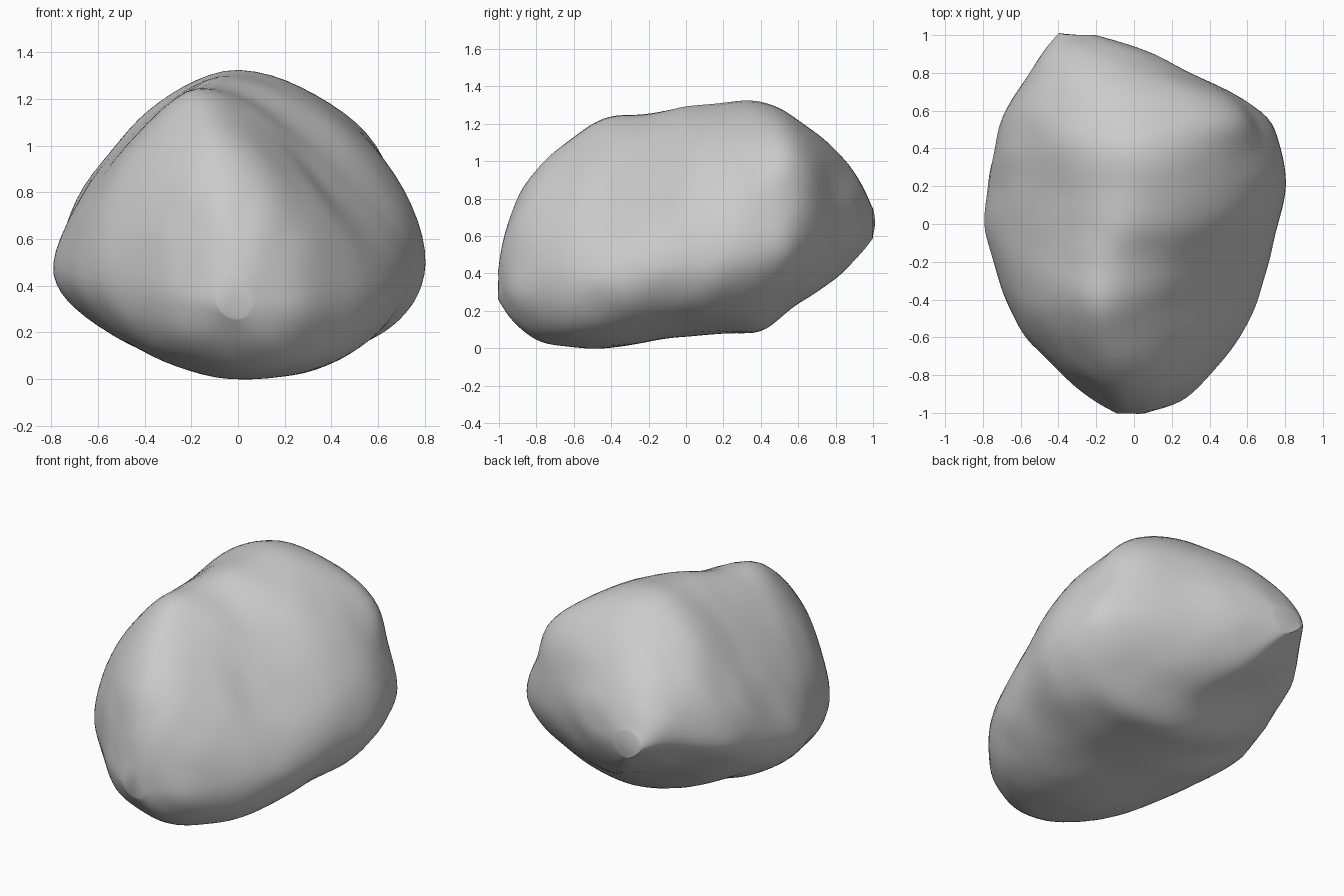
import bpy
import bmesh
from math import cos, sin, pi, exp
from mathutils import Vector, noise

if "Cube" in bpy.data.objects:
    bpy.data.objects.remove(bpy.data.objects["Cube"])

# Sections from front to back: y, left x, right x, bottom z, top z, crest x,
# widest z on the left, widest z on the right, left shoulder, right shoulder
SECTIONS = [
    (-1.01, -.08, .04, .27, .4, -.02, .33, .33, 2, 2),
    (-.93, -.21, .25, .14, .74, -.05, .37, .34, 1.8, 1.8),
    (-.8, -.38, .41, .04, .97, -.09, .42, .36, 1.65, 1.6),
    (-.6, -.57, .57, .0, 1.15, -.14, .44, .37, 1.55, 1.4),
    (-.4, -.68, .66, .0, 1.26, -.16, .46, .4, 1.5, 1.3),
    (-.2, -.76, .72, .03, 1.26, -.12, .48, .44, 1.45, 1.45),
    (0, -.81, .77, .06, 1.31, -.06, .5, .48, 1.35, 1.6),
    (.2, -.79, .8, .08, 1.33, -.04, .53, .5, 1.4, 1.7),
    (.4, -.75, .78, .08, 1.33, -.03, .56, .54, 1.55, 1.8),
    (.6, -.69, .69, .23, 1.23, -.05, .6, .58, 1.75, 2.3),
    (.8, -.56, .3, .36, 1.06, -.16, .66, .66, 2, 2.4),
    (.93, -.47, .03, .49, .9, -.24, .69, .68, 2, 2.2),
    (1.01, -.39, -.22, .59, .74, -.31, .67, .67, 2, 2),
]
SIDES = 72
STEPS = 6

# Hollows worn into the stone: centre, radius, depth
HOLLOWS = [
    (Vector((.72, .55, .84)), .13, .06),
    (Vector((.32, -.62, .5)), .16, .03),
]


def blend(a, b, c, d, t):
    """Smooth interpolation from b to c."""
    return b + .5 * t * (c - a + t * (2 * a - 5 * b + 4 * c - d + t * (3 * (b - c) + d - a)))


def section_ring(s):
    """Lopsided rounded outline with its own shoulder on each side."""
    y, left, right, low, high, crest, wide_l, wide_r, soft_l, soft_r = s
    keel = .45 * left + .55 * right
    # the underside flattens towards the back
    flatten = .6 * min(max((y - .1) / .5, 0), 1)
    for i in range(SIDES):
        a = 2 * pi * (i + .5) / SIDES
        c, z = cos(a), sin(a)
        wide, upper, lower = (wide_r, soft_r, 2.2) if c > 0 else (wide_l, soft_l, 1.9)
        n = upper if z > 0 else lower - flatten
        r = (abs(c) ** n + abs(z) ** n) ** (-1 / n)
        mid = crest if z > 0 else keel
        reach = (right - mid) if c > 0 else (mid - left)
        rise = (high - wide) if z > 0 else (wide - low)
        yield Vector((mid + r * c * reach, y, wide + r * z * rise))


def weather(p):
    """Soft lumps and hollows on the surface."""
    out = (p - Vector((0, 0, .6))).normalized()
    lumps = .016 * noise.noise(p * 3 + Vector((3, 1, 7))) + .012 * noise.noise(p * 6)
    for centre, radius, depth in HOLLOWS:
        lumps -= depth * exp(-((p - centre).length / radius) ** 2)
    return p + out * lumps


# Loft the stone through the sections
bm = bmesh.new()
rings = []
last = len(SECTIONS) - 1
for k in range(last):
    near = [SECTIONS[min(max(k + o, 0), last)] for o in (-1, 0, 1, 2)]
    for j in range(STEPS + (k == last - 1)):
        s = [blend(*vals, j / STEPS) for vals in zip(*near)]
        rings.append([bm.verts.new(weather(p)) for p in section_ring(s)])
for r0, r1 in zip(rings, rings[1:]):
    for i in range(SIDES):
        n = (i + 1) % SIDES
        bm.faces.new((r0[i], r0[n], r1[n], r1[i]))
bm.faces.new(rings[0])
bm.faces.new(rings[-1])

# Soften the ridges
for _ in range(5):
    bmesh.ops.smooth_vert(bm, verts=bm.verts, factor=.5,
                          use_axis_x=True, use_axis_y=True, use_axis_z=True)
bmesh.ops.recalc_face_normals(bm, faces=bm.faces)

mesh = bpy.data.meshes.new("boulder")
bm.to_mesh(mesh)
bm.free()
boulder = bpy.data.objects.new("boulder", mesh)
bpy.context.collection.objects.link(boulder)

# Stone colour
stone = bpy.data.materials.new("grey_stone")
stone.use_nodes = True
grey = (.6, .6, .6, 1)
stone.diffuse_color = grey
stone.node_tree.nodes["Principled BSDF"].inputs["Base Color"].default_value = grey
mesh.materials.append(stone)

bpy.context.view_layer.objects.active = boulder
boulder.select_set(True)
bpy.ops.object.shade_smooth_by_angle(angle=pi / 3)
